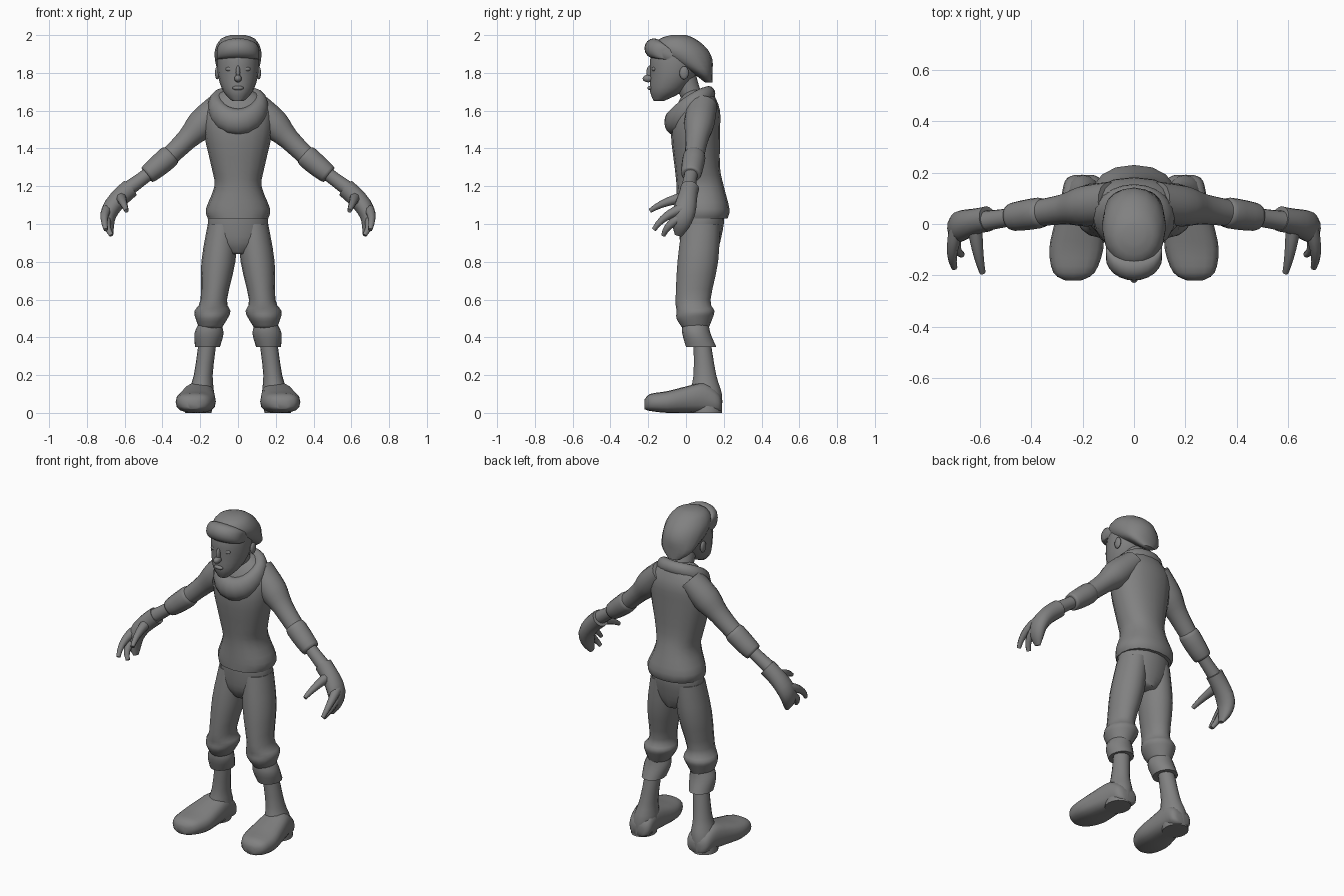
import bpy, bmesh, math
from mathutils import Vector

cube = bpy.data.objects.get("Cube")
if cube:
    bpy.data.objects.remove(cube, do_unlink=True)

COLOUR = (.22, .22, .22, 1)
grey = bpy.data.materials.new("plain grey")
grey.use_nodes = True
grey.diffuse_color = COLOUR
grey.node_tree.nodes["Principled BSDF"].inputs["Base Color"].default_value = COLOUR

X, Y, Z = Vector((1, 0, 0)), Vector((0, 1, 0)), Vector((0, 0, 1))


def finish(bm, name):
    """Turn a bmesh into a smooth shaded, coloured object."""
    bmesh.ops.recalc_face_normals(bm, faces=bm.faces)
    mesh = bpy.data.meshes.new(name)
    bm.to_mesh(mesh)
    bm.free()
    mesh.materials.append(grey)
    obj = bpy.data.objects.new(name, mesh)
    bpy.context.collection.objects.link(obj)
    bpy.ops.object.select_all(action='DESELECT')
    obj.select_set(True)
    bpy.context.view_layer.objects.active = obj
    bpy.ops.object.shade_smooth_by_angle(angle=math.radians(60))


def refine(rows, steps=3):
    """Ease a smooth curve through a few profile rows."""
    rows = [Vector(row) for row in rows]
    last = len(rows) - 1
    fine = []
    for i in range(last):
        start, end = rows[i], rows[i + 1]
        leave = (end - rows[max(i - 1, 0)]) / 2
        arrive = (rows[min(i + 2, last)] - start) / 2
        for k in range(steps):
            t = k / steps
            fine.append(start + (end - start) * t * t * (3 - 2 * t)
                        + leave * t * (1 - t) ** 2 - arrive * t * t * (1 - t))
    return fine + [rows[last]]


def skin(name, rings, ref=Y, axis=None, closed=False, sides=16, square=1):
    """Skin elliptical rings (centre, half width, half depth)."""
    bm = bmesh.new()
    count, loops = len(rings), []
    for i, (centre, width, depth) in enumerate(rings):
        if closed:
            tangent = rings[(i + 1) % count][0] - rings[i - 1][0]
        else:
            tangent = rings[min(i + 1, count - 1)][0] - rings[max(i - 1, 0)][0]
        tangent = axis or tangent.normalized()
        u = tangent.cross(ref).normalized()
        v = u.cross(tangent).normalized()
        loop = []
        for k in range(sides):
            angle = math.tau * k / sides
            c, s = math.cos(angle), math.sin(angle)
            c = math.copysign(abs(c) ** square, c)
            s = math.copysign(abs(s) ** square, s)
            loop.append(bm.verts.new(centre + u * c * width + v * s * depth))
        loops.append(loop)
    for i in range(count if closed else count - 1):
        near, far = loops[i], loops[(i + 1) % count]
        for k in range(sides):
            j = (k + 1) % sides
            bm.faces.new((near[k], near[j], far[j], far[k]))
    if not closed:
        bm.faces.new(loops[0])
        bm.faces.new(loops[-1])
    finish(bm, name)


def column(name, rows, x=0, lean=0, side=1, square=1):
    """Upright form from rows of height, half width, front and back."""
    skin(name, [(Vector((side * (x + lean * z), (front + back) / 2, z)),
                 width, (back - front) / 2)
                for z, width, front, back in refine(rows)],
         axis=Z, square=square)


def limb(name, rows, path):
    """Form along a path from rows of position, half width and half depth."""
    skin(name, [(path(t), width, depth) for t, width, depth in refine(rows)])


def blob(name, centre, size):
    bm = bmesh.new()
    bmesh.ops.create_uvsphere(bm, u_segments=12, v_segments=8, radius=1)
    bmesh.ops.scale(bm, vec=size, verts=bm.verts)
    bmesh.ops.translate(bm, vec=centre, verts=bm.verts)
    finish(bm, name)


# Shirt with a flared hem, and hips below it
column("shirt", [(1.03, .16, -.05, .22), (1.08, .17, -.05, .23), (1.2, .125, -.05, .2),
                 (1.3, .14, -.06, .18), (1.48, .18, -.08, .18), (1.6, .18, -.06, .18),
                 (1.68, .12, -.02, .15), (1.71, .06, .01, .13)], square=.9)
column("hips", [(.84, .06, 0, .16), (.9, .14, -.03, .18),
                (1, .16, -.04, .2), (1.06, .15, -.04, .2)])

# Cowl collar, drooping and fuller towards the front
collar = []
for k in range(20):
    angle = math.tau * k / 20
    droop = (1 - math.sin(angle)) / 2
    centre = Vector((.115 * math.cos(angle), .03 + .09 * math.sin(angle),
                     1.69 - .15 * droop ** 1.3))
    collar.append((centre, .035 + .02 * droop, .04 + .03 * droop))
skin("collar", collar, ref=Z, closed=True)

# Neck, head and face
column("neck", [(1.6, .06, 0, .13), (1.7, .06, -.04, .08), (1.8, .06, -.08, .05)])
column("head", [(1.65, .03, -.17, -.12), (1.7, .077, -.19, -.02), (1.78, .105, -.19, .05),
                (1.87, .11, -.19, .08), (1.93, .1, -.17, .07)])
blob("nose_bridge", (0, -.19, 1.8), (.012, .02, .04))
blob("nose_tip", (0, -.2, 1.77), (.02, .03, .02))
blob("lips", (0, -.19, 1.72), (.03, .014, .012))

# Swept hair with a rolled fringe
column("hair", [(1.75, .04, .1, .14), (1.8, .1, .03, .14), (1.87, .122, -.11, .14),
                (1.93, .12, -.17, .11), (1.98, .09, -.14, .05), (2, .04, -.08, 0)])
fringe = []
for k in range(13):
    angle = math.pi * k / 12
    bulge = math.sin(angle)
    centre = Vector((-.11 * math.cos(angle), -.1 - .07 * bulge, 1.9 + .03 * bulge))
    fringe.append((centre, .03 + .02 * bulge, .03 + .023 * bulge))
skin("fringe", fringe, ref=Z, axis=X)

for side, label in ((1, "left_"), (-1, "right_")):

    def place(x, y, z):
        return Vector((side * x, y, z))

    def arm(t):
        sag = Z * .02 * math.sin(math.pi * t)
        return place(.19, .07, 1.53).lerp(place(.59, .01, 1.18), t) - sag

    def hand(t):
        bow = place(.06, 0, 0) * math.sin(math.pi * t)
        return place(.57, .02, 1.19).lerp(place(.67, -.04, .94), t) + bow

    blob(label + "ear", place(.11, -.01, 1.8), (.012, .025, .035))
    blob(label + "eyelid", place(.043, -.17, 1.82), (.024, .012, .012))

    # Sleeve with a pushed-up cuff, then the bare forearm
    limb(label + "sleeve", [(-.25, .07, .08), (0, .08, .08),
                            (.2, .057, .06), (.5, .05, .05)], arm)
    limb(label + "sleeve_cuff", [(.4, .045, .045), (.45, .06, .06),
                                 (.7, .052, .055), (.73, .04, .04)], arm)
    limb(label + "forearm", [(.6, .035, .035), (.8, .036, .036), (1, .04, .04)], arm)

    # Gloved hand with curled, tapering fingers
    limb(label + "glove", [(0, .05, .05), (.15, .05, .05), (.5, .045, .06),
                           (.8, .03, .045), (1, .01, .02)], hand)
    fingers = {
        "thumb": (place(.62, -.01, 1.14), place(.61, -.12, 1.12), place(.59, -.19, 1.07)),
        "forefinger": (place(.69, -.02, 1.08), place(.72, -.12, 1.05), place(.7, -.17, .97)),
        "middle_finger": (place(.69, -.02, 1.04), place(.71, -.1, 1), place(.67, -.12, .94)),
    }
    for finger, (root, bend, tip) in fingers.items():
        rings = []
        for k in range(6):
            t = k / 5
            radius = .03 - .018 * t
            rings.append((root.lerp(bend, t).lerp(bend.lerp(tip, t), t), radius, radius))
        skin(label + finger, rings, ref=X, sides=8)

    # Trouser leg with baggy folds and a turned-up cuff
    column(label + "trouser_leg", [
        (1, .08, -.02, .18), (.8, .09, -.045, .17), (.6, .07, -.055, .13),
        (.54, .095, -.05, .15), (.5, .085, -.05, .14), (.45, .06, -.02, .12)],
        x=.2, lean=-.12, side=side)
    column(label + "trouser_cuff", [
        (.47, .06, -.02, .12), (.42, .077, -.02, .13), (.35, .066, 0, .16)],
        x=.2, lean=-.11, side=side)

    # Boot shaft and a broad foot turned slightly out
    column(label + "boot_shaft", [
        (.38, .047, .04, .13), (.2, .05, .04, .16), (.1, .07, .02, .19), (0, .07, .03, .19)],
        x=.21, lean=-.13, side=side)
    foot = [(-.22, .03, .02, .07), (-.19, .08, .01, .1), (-.1, .105, 0, .115),
            (0, .095, 0, .14), (.1, .08, 0, .16), (.17, .07, 0, .11), (.19, .04, .01, .07)]
    skin(label + "foot", [(place(.215 - .1 * y, y, (low + high) / 2),
                           width, (high - low) / 2)
                          for y, width, low, high in refine(foot)],
         ref=Z, axis=Y, square=.75)
